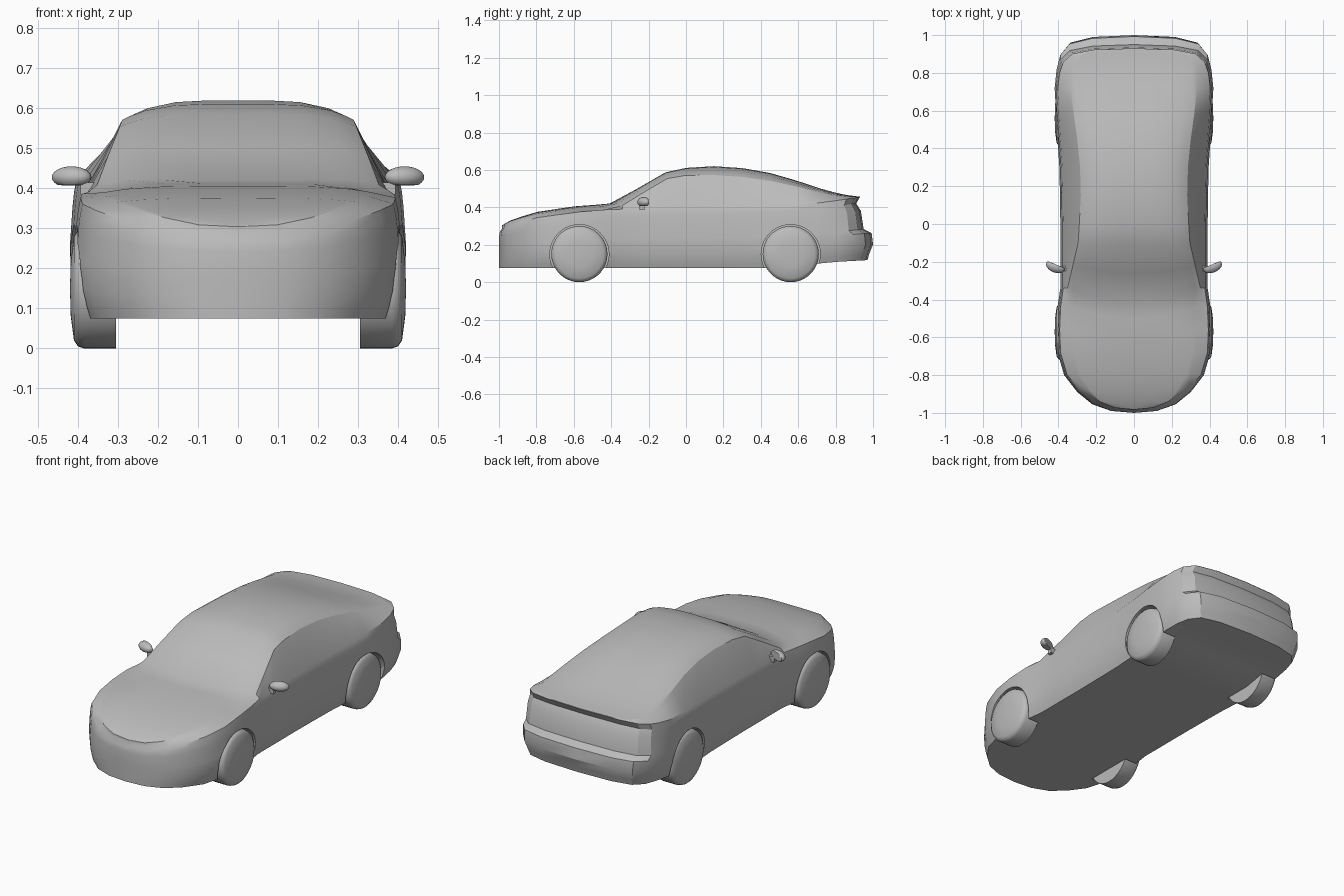
import bpy, bmesh, math
from mathutils import Vector, Matrix

if "Cube" in bpy.data.objects:
    bpy.data.objects.remove(bpy.data.objects["Cube"])

GREY = (0.5, 0.5, 0.5, 1)
paint = bpy.data.materials.new("plain grey")
paint.use_nodes = True
paint.diffuse_color = GREY
paint.node_tree.nodes["Principled BSDF"].inputs["Base Color"].default_value = GREY


def finish(bm, name, angle=28):
    bmesh.ops.remove_doubles(bm, verts=bm.verts[:], dist=0.0002)
    bmesh.ops.recalc_face_normals(bm, faces=bm.faces[:])
    mesh = bpy.data.meshes.new(name)
    bm.to_mesh(mesh)
    bm.free()
    mesh.materials.append(paint)
    obj = bpy.data.objects.new(name, mesh)
    bpy.context.collection.objects.link(obj)
    smooth(obj, angle)
    return obj


def smooth(obj, angle):
    bpy.ops.object.select_all(action="DESELECT")
    obj.select_set(True)
    bpy.context.view_layer.objects.active = obj
    bpy.ops.object.shade_smooth_by_angle(angle=math.radians(angle))


def along(keys, y):
    """Linear interpolation through (y, value) keys."""
    if y <= keys[0][0]:
        return keys[0][1]
    for (a, va), (b, vb) in zip(keys, keys[1:]):
        if y <= b:
            return va + (vb - va) * (y - a) / (b - a)
    return keys[-1][1]


# Body lines: half plan outline, then heights along the length
outline = [(0, -1), (.12, -.99), (.22, -.955), (.3, -.89), (.37, -.8), (.405, -.68),
           (.41, -.56), (.405, -.44), (.39, -.34), (.39, -.22), (.39, -.1), (.39, 0),
           (.392, .15), (.395, .3), (.405, .45), (.415, .58), (.42, .72), (.41, .82),
           (.39, .9), (.34, .96), (.22, .99), (0, 1)]
sill = [(.6, .075), (.74, .105), (1, .118)]
shoulder = [(-1, .29), (-.8, .345), (-.5, .385), (-.2, .395), (.4, .405), (.72, .425), (1, .455)]
ridge = [(-1, .295), (-.93, .335), (-.8, .375), (-.6, .405), (-.4, .42), (-.11, .587), (0, .611),
         (.15, .62), (.3, .61), (.47, .58), (.6, .54), (.75, .49), (.85, .467), (.93, .457)]
rail = [(-.45, .85), (-.34, .94), (-.1, .79), (.2, .74), (.5, .78), (.75, .84), (.93, .88)]
drop = [(-1, 0), (-.8, .01), (-.5, .02), (-.34, .045), (-.1, .035), (.2, .05), (.5, .04), (.93, 0)]
bow = [(-.7, 0), (-.44, -.06), (-.34, -.07), (-.1, -.01), (0, 0)]
# Wall levels: height fraction, width scale, rear reach, front reach
levels = [(0, .93, .88, 1), (.1, .96, .92, 1), (.25, .99, 1, 1), (.43, 1, .97, 1),
          (.49, 1, .8, 1), (.78, .985, .74, 1), (.9, .975, .64, .98), (1, .96, .72, .93)]


def half_section(x, y):
    """Points from sill up over the shoulder to the centre line."""
    low, high = along(sill, y), along(shoulder, y)
    pts = []
    for frac, wide, rear, front in levels:
        yy = y
        if y > .75:
            yy = .75 + (y - .75) * rear
        elif y < -.75:
            yy = -.75 + (y + .75) * front
        pts.append((x * wide, yy, low + frac * (high - low)))
    xs, ys, _ = pts[-1]
    xr = xs * along(rail, ys)
    for f in (1, .93, .8, .55, .28, 0):
        yy = ys + along(bow, ys) * (1 - f * f)
        pts.append((xr * f, yy, along(ridge, yy) - along(drop, ys) * f ** 4))
    return pts


# Body shell: sections joined across the car and closed by a flat floor
bm = bmesh.new()
sections = []
for x, y in outline:
    half = half_section(x, y)
    full = half + [(-px, py, pz) for px, py, pz in reversed(half[:-1])]
    sections.append([bm.verts.new(p) for p in full])
for a, b in zip(sections, sections[1:]):
    n = len(a)
    for j in range(n):
        k = (j + 1) % n
        bm.faces.new((a[j], a[k], b[k], b[j]))
bmesh.ops.remove_doubles(bm, verts=bm.verts[:], dist=0.0002)
# The end sections fold flat on the centre line, so drop doubled faces
bmesh.ops.dissolve_degenerate(bm, dist=0.0001, edges=bm.edges[:])
body = finish(bm, "body")

# Wheel arches
AXLES = {"front": -.57, "rear": .56}
for y in AXLES.values():
    for side in (-1, 1):
        bpy.ops.mesh.primitive_cylinder_add(
            vertices=40, radius=.158, depth=.2,
            location=(side * .4, y, .15), rotation=(0, math.pi / 2, 0))
        cutter = bpy.context.object
        cutter.name = "arch_cutter"
        cutter.hide_render = True
        mod = body.modifiers.new("arch", "BOOLEAN")
        mod.operation = "DIFFERENCE"
        mod.solver = "EXACT"
        mod.object = cutter
        bpy.context.view_layer.objects.active = body
        bpy.ops.object.modifier_apply(modifier=mod.name)
        bpy.data.objects.remove(cutter)
smooth(body, 28)


# Wheels: turned profile with a softly domed outer face
def wheel(name, y, side):
    bm = bmesh.new()
    profile = [(0, .305), (.15, .305), (.15, .385), (.145, .4), (.13, .41), (.07, .418), (0, .42)]
    verts = [bm.verts.new((side * x, y, .15 + r)) for r, x in profile]
    edges = [bm.edges.new(pair) for pair in zip(verts, verts[1:])]
    bmesh.ops.spin(bm, geom=verts + edges, cent=(0, y, .15), axis=(1, 0, 0),
                   angle=math.tau, steps=36)
    finish(bm, name, 40)


# Door mirrors: rounded shell, flat behind, on a short stalk
def mirror(name, side):
    bm = bmesh.new()
    bmesh.ops.create_uvsphere(bm, u_segments=20, v_segments=12, radius=1)
    for v in bm.verts:
        v.co = Vector((v.co.x * .052, min(v.co.y, .35) * .032,
                       max(v.co.z, -.75) * .027))
    turn = Matrix.Rotation(math.radians(22), 4, "Z")
    bmesh.ops.transform(bm, matrix=Matrix.Translation((.416, -.225, .428)) @ turn, verts=bm.verts[:])
    stalk = bmesh.ops.create_cube(bm, size=1)["verts"]
    bmesh.ops.transform(bm, matrix=Matrix.Translation((.376, -.235, .4)) @ Matrix.Diagonal((.035, .025, .03, 1)),
                        verts=stalk)
    for v in bm.verts:
        v.co.x *= side
    finish(bm, name, 35)


for side, label in ((1, "left"), (-1, "right")):
    for end, y in AXLES.items():
        wheel(f"{end}_{label}_wheel", y, side)
    mirror(f"{label}_mirror", side)
